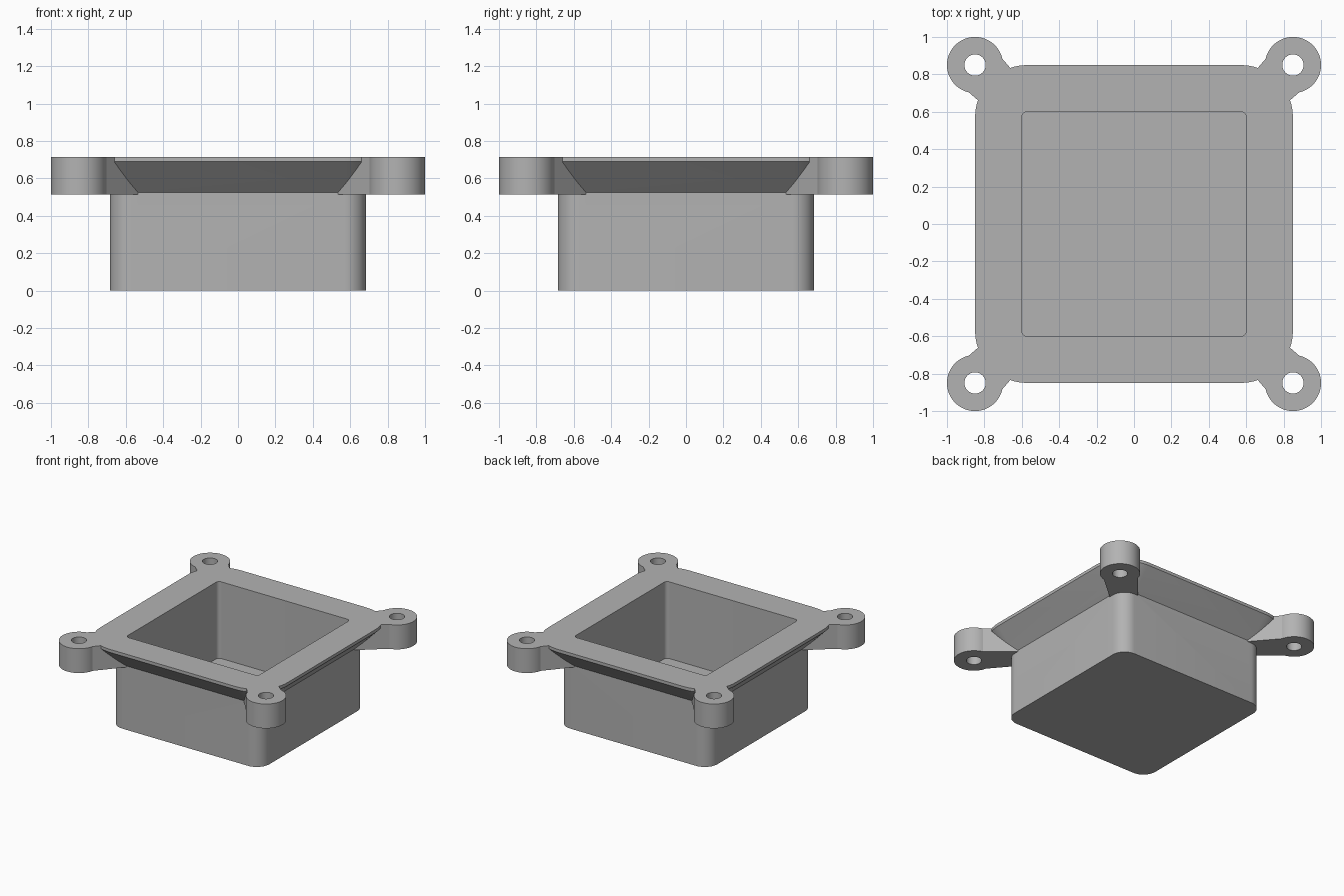
import bpy, bmesh
from math import cos, sin, pi, sqrt, atan2, radians

cube = bpy.data.objects.get("Cube")
if cube:
    bpy.data.objects.remove(cube)

TOP, LUG_BOTTOM = 0.715, 0.515
LUG_CENTRE, LUG_RADIUS, HOLE_RADIUS = 0.85, 0.15, 0.057

grey = bpy.data.materials.new("plain grey")
grey.use_nodes = True
colour = (0.45, 0.45, 0.45, 1)
grey.diffuse_color = colour
grey.node_tree.nodes["Principled BSDF"].inputs["Base Color"].default_value = colour


def finish(name, bm):
    bmesh.ops.recalc_face_normals(bm, faces=bm.faces)
    mesh = bpy.data.meshes.new(name)
    bm.to_mesh(mesh)
    bm.free()
    mesh.materials.append(grey)
    obj = bpy.data.objects.new(name, mesh)
    bpy.context.collection.objects.link(obj)
    return obj


def rounded_square(half, radius, steps=12):
    """Outline of a square with rounded corners."""
    core = half - radius
    points = []
    for k in range(4):
        cx = core * (1 if k in (0, 3) else -1)
        cy = core * (1 if k < 2 else -1)
        for i in range(steps + 1):
            a = (k + i / steps) * pi / 2
            points.append((cx + radius * cos(a), cy + radius * sin(a)))
    return points


def loft(bm, sections):
    """Skin a list of (outline, z) sections and cap both ends."""
    rings = [[bm.verts.new((x, y, z)) for x, y in pts] for pts, z in sections]
    for low, high in zip(rings, rings[1:]):
        n = len(low)
        for i in range(n):
            j = (i + 1) % n
            bm.faces.new((low[i], low[j], high[j], high[i]))
    bm.faces.new(rings[0])
    bm.faces.new(rings[-1])


def rotated(points, angle):
    c, s = cos(angle), sin(angle)
    return [(x * c - y * s, x * s + y * c) for x, y in points]


def boolean(target, other, operation):
    mod = target.modifiers.new(operation.title(), 'BOOLEAN')
    mod.operation, mod.object, mod.solver = operation, other, 'EXACT'
    bpy.context.view_layer.objects.active = target
    bpy.ops.object.modifier_apply(modifier=mod.name)
    bpy.data.objects.remove(other)


# Box with a chamfered flange and an open cavity, as one continuous skin
bm = bmesh.new()
loft(bm, [(rounded_square(0.685, 0.115), 0.0),
          (rounded_square(0.685, 0.115), 0.525),
          (rounded_square(0.85, 0.28), 0.69),
          (rounded_square(0.85, 0.28), TOP),
          (rounded_square(0.6, 0.03), TOP),
          (rounded_square(0.6, 0.03), 0.085)])
housing = finish("housing", bm)

# Tapered arm ending in a round lug, pointing along +x before rotation
reach = LUG_CENTRE * sqrt(2)
neck = 0.127
start = pi - atan2(neck, sqrt(LUG_RADIUS ** 2 - neck ** 2))
outline = [(0.855, 0.106), (0.855, -0.106)]
for i in range(49):
    a = -start + 2 * start * i / 48
    outline.append((reach + LUG_RADIUS * cos(a), LUG_RADIUS * sin(a)))
circle = [(reach + HOLE_RADIUS * cos(2 * pi * i / 32), HOLE_RADIUS * sin(2 * pi * i / 32))
          for i in range(32)]

lugs_bm, holes_bm = bmesh.new(), bmesh.new()
for k in range(4):
    angle = pi / 4 + k * pi / 2
    loft(lugs_bm, [(rotated(outline, angle), LUG_BOTTOM), (rotated(outline, angle), TOP)])
    loft(holes_bm, [(rotated(circle, angle), LUG_BOTTOM - 0.1), (rotated(circle, angle), TOP + 0.1)])
lugs = finish("mounting_lugs", lugs_bm)
holes = finish("screw_holes", holes_bm)
holes.hide_render = True

# Drill the lugs and fuse them with the housing
boolean(lugs, holes, 'DIFFERENCE')
boolean(housing, lugs, 'UNION')

bpy.ops.object.select_all(action='DESELECT')
housing.select_set(True)
bpy.context.view_layer.objects.active = housing
bpy.ops.object.shade_smooth_by_angle(angle=radians(25))
